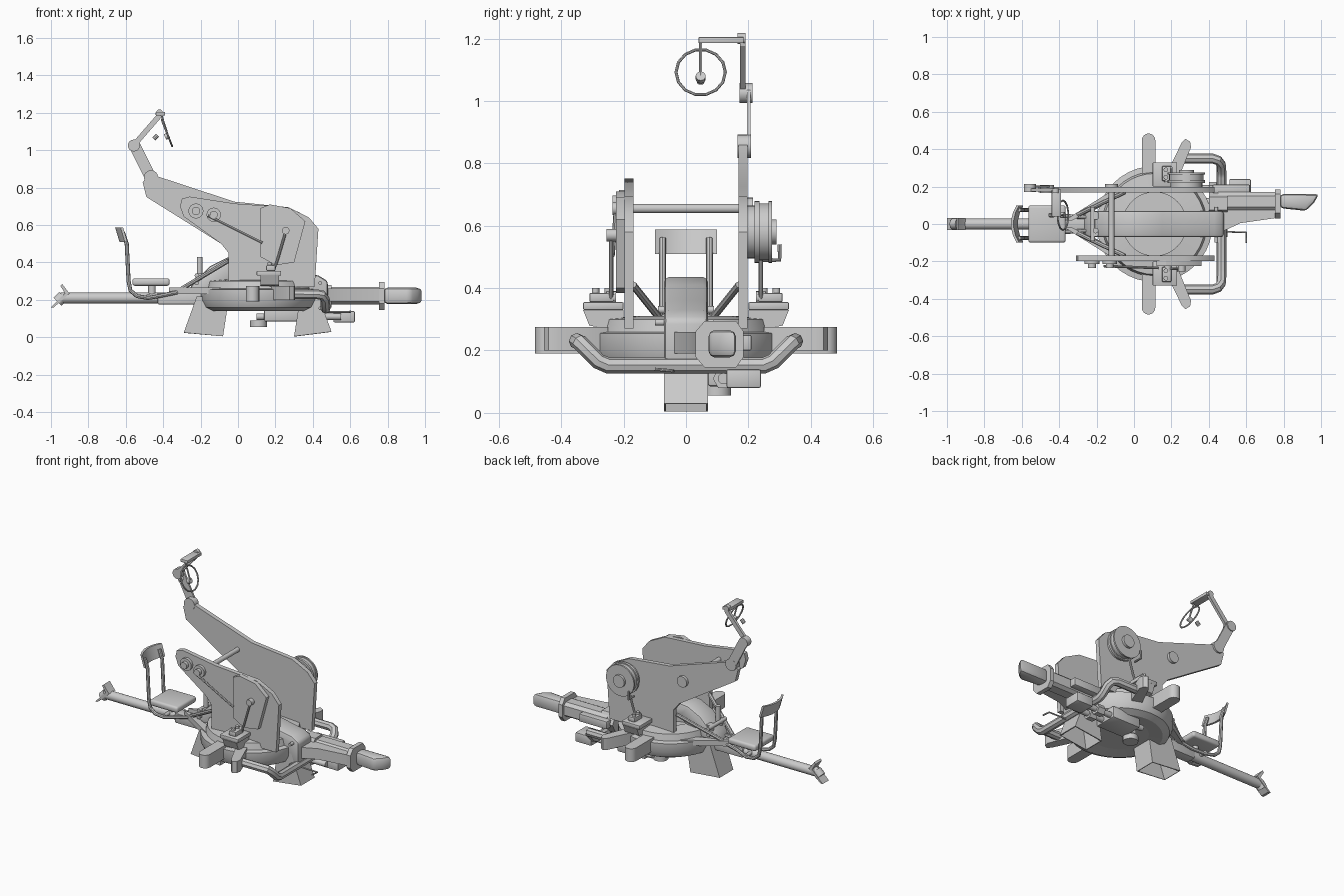
import bpy, bmesh, math
from mathutils import Vector

def finish(name, bm, bevel=0):
    bmesh.ops.recalc_face_normals(bm, faces=bm.faces)
    me = bpy.data.meshes.new(name)
    bm.to_mesh(me)
    bm.free()
    ob = bpy.data.objects.new(name, me)
    bpy.context.collection.objects.link(ob)
    if bevel:
        m = ob.modifiers.new("bevel", 'BEVEL')
        m.width, m.segments = bevel, 2
    return ob

def prism(name, pts, a, b, axis='y', bevel=0, open_ends=()):
    """Outline (xz, xy or yz) extruded along an axis; open_ends lists side faces to leave out."""
    place = {'y': lambda p, t: (p[0], t, p[1]), 'z': lambda p, t: (p[0], p[1], t),
             'x': lambda p, t: (t, p[0], p[1])}[axis]
    bm = bmesh.new()
    lo = [bm.verts.new(place(p, a)) for p in pts]
    hi = [bm.verts.new(place(p, b)) for p in pts]
    bm.faces.new(lo)
    bm.faces.new(hi)
    n = len(pts)
    for i in range(n):
        if i not in open_ends:
            j = (i + 1) % n
            bm.faces.new((lo[i], lo[j], hi[j], hi[i]))
    return finish(name, bm, bevel)

def box(name, x, y, z, bevel=0):
    return prism(name, [(x[0], z[0]), (x[1], z[0]), (x[1], z[1]), (x[0], z[1])], *y, bevel=bevel)

def cyl(name, p, q, r, n=16, r2=None):
    p, q = Vector(p), Vector(q)
    bm = bmesh.new()
    bmesh.ops.create_cone(bm, cap_ends=True, segments=n, radius1=r, radius2=r if r2 is None else r2,
                          depth=(q - p).length)
    rot = Vector((0, 0, 1)).rotation_difference(q - p).to_matrix()
    for v in bm.verts:
        v.co = rot @ v.co + (p + q) / 2
    return finish(name, bm)

def tube(name, pts, r, cyclic=False):
    cu = bpy.data.curves.new(name, 'CURVE')
    cu.dimensions = '3D'
    cu.bevel_depth, cu.bevel_resolution, cu.use_fill_caps = r, 2, True
    sp = cu.splines.new('POLY')
    sp.points.add(len(pts) - 1)
    for s, p in zip(sp.points, pts):
        s.co = (*p, 1)
    sp.use_cyclic_u = cyclic
    ob = bpy.data.objects.new(name, cu)
    bpy.context.collection.objects.link(ob)
    return ob

def revolve(name, prof, cx, n=40):
    bm = bmesh.new()
    rings = [[bm.verts.new((cx + r * math.cos(t), r * math.sin(t), z)) for r, z in prof]
             for t in (2 * math.pi * i / n for i in range(n))]
    for i in range(n):
        for k in range(len(prof)):
            l = (k + 1) % len(prof)
            bm.faces.new((rings[i][k], rings[i][l], rings[i - 1][l], rings[i - 1][k]))
    return finish(name, bm)

# turntable base
revolve("turntable", [(0.17, 0.15), (0.25, 0.14), (0.29, 0.16), (0.31, 0.2), (0.31, 0.255), (0.28, 0.26),
                      (0.27, 0.3), (0.17, 0.31)], 0.11)
cyl("turntable_floor", (0.11, 0, 0.15), (0.11, 0, 0.18), 0.18, 32)

# hollow feet
for name, pts in (("rear_foot", [(-0.29, 0.025), (-0.08, 0.005), (-0.05, 0.2), (-0.22, 0.22)]),
                  ("front_foot", [(0.3, 0.005), (0.5, 0.03), (0.43, 0.22), (0.33, 0.2)])):
    ob = prism(name, pts, -0.07, 0.07, open_ends=(0,))
    ob.modifiers.new("shell", 'SOLIDIFY').thickness = 0.008

# side pads, diagonal pads and pedal brackets
for s, side in ((1, "left"), (-1, "right")):
    arc = [(0.078 + 0.036 * math.cos(t), s * (0.448 + 0.036 * math.sin(t)))
           for t in (math.pi * i / 8 for i in range(9))]
    prism(side + "_pad", [(0.114, s * 0.24)] + arc + [(0.042, s * 0.24)], 0.19, 0.275, 'z')
    prism(side + "_diagonal_pad", [(0.18, s * 0.28), (0.24, s * 0.25), (0.305, s * 0.41), (0.30, s * 0.44),
                                   (0.275, s * 0.455), (0.255, s * 0.435)], 0.2, 0.275, 'z')
    box(side + "_pedal_plate", (0.1, 0.23), (s * 0.2, s * 0.33), (0.33, 0.355), 0.004)
    prism(side + "_bracket", [(s * 0.2, 0.26), (s * 0.31, 0.28), (s * 0.33, 0.33), (s * 0.2, 0.33)], 0.12, 0.22, 'x')
    box(side + "_pedal", (0.15, 0.2), (s * 0.23, s * 0.31), (0.355, 0.385), 0.006)
    for y in (0.25, 0.29):
        cyl(side + "_pedal_pin", (0.17, s * y, 0.34), (0.17, s * y, 0.4), 0.012)

# bent tubular bumper
half = [(0.26, 0.35, 0.23), (0.42, 0.35, 0.23), (0.45, 0.34, 0.225), (0.465, 0.32, 0.205),
        (0.468, 0.28, 0.165), (0.468, 0.25, 0.152)]
tube("bumper_tube", half + [(x, -y, z) for x, y, z in reversed(half)], 0.026)

# large cheek plates
low = [(0.43, 0.58), (0.41, 0.27), (-0.05, 0.27), (-0.05, 0.45), (-0.09, 0.5)]
prism("left_cheek", [(-0.51, 0.83), (-0.46, 0.885), (-0.43, 0.86), (-0.02, 0.725), (0.27, 0.695), (0.38, 0.64)] + low +
      [(-0.49, 0.75)], 0.168, 0.197)
prism("right_cheek", [(-0.31, 0.7), (-0.3, 0.74), (-0.26, 0.752), (-0.02, 0.715), (0.27, 0.695), (0.38, 0.64)] + low +
      [(-0.29, 0.645)], -0.197, -0.168)
prism("cover_plate", [(0.12, 0.69), (0.17, 0.71), (0.28, 0.69), (0.36, 0.62), (0.3, 0.4), (0.2, 0.385), (0.12, 0.43)],
      -0.225, -0.195)
cyl("cross_rod", (-0.12, -0.18, 0.655), (-0.12, 0.18, 0.655), 0.015)
for x, z, r in ((-0.225, 0.675, 0.04), (-0.13, 0.655, 0.038)):
    cyl("pivot_disc", (x, -0.215, z), (x, -0.19, z), r, 20)
    cyl("pivot_cap", (x, -0.235, z), (x, -0.21, z), r * 0.55, 16)
cyl("left_pivot_disc", (-0.12, 0.19, 0.655), (-0.12, 0.215, 0.655), 0.035, 20)

# elevation drum with stepped rims
for a, b, r in ((0.195, 0.22, 0.085), (0.22, 0.235, 0.1), (0.235, 0.265, 0.092), (0.265, 0.275, 0.1),
                (0.275, 0.29, 0.04)):
    cyl("drum", (0.28, a, 0.58), (0.28, b, 0.58), r, 28)
tube("drum_strap", [(0.2, 0.245, 0.49), (0.2, 0.3, 0.49), (0.2, 0.3, 0.54)], 0.007)

# linkages and levers
tube("link_rod", [(-0.16, -0.225, 0.65), (0.13, -0.235, 0.505)], 0.007)
for s in (1, -1):
    tube("lever", [(0.12, s * 0.24, 0.28), (0.18, s * 0.24, 0.33), (0.21, s * 0.24, 0.41), (0.26, s * 0.24, 0.58)], 0.007)
    cyl("lever_joint", (0.18, s * 0.225, 0.37), (0.18, s * 0.255, 0.37), 0.02)
cyl("lever_hub", (0.255, -0.255, 0.57), (0.255, -0.215, 0.57), 0.02)

# arched centre guide between the cheeks
prism("centre_guide", [(-0.27, 0.24), (-0.24, 0.29), (-0.15, 0.38), (-0.06, 0.425), (0.05, 0.435), (0.15, 0.41),
                       (0.27, 0.36), (0.43, 0.33), (0.48, 0.3), (0.48, 0.15), (0.38, 0.15), (0.2, 0.3), (0.0, 0.34),
                       (-0.12, 0.24)], -0.07, 0.07, bevel=0.015)
for z in (0.155, 0.29):
    cyl("guide_peg", (0.44, -0.1, z), (0.44, 0.09, z), 0.01)

# diagonal braces and posts at the rear
for s in (1, -1):
    prism("rear_brace", [(-0.37, s * 0.02), (-0.33, s * 0.02), (-0.03, s * 0.16), (-0.03, s * 0.19), (-0.1, s * 0.19)],
          0.23, 0.265, 'z')
    tube("rear_strut", [(-0.3, s * 0.05, 0.26), (-0.05, s * 0.17, 0.41)], 0.012)
    cyl("rear_post", (-0.205, s * 0.045, 0.24), (-0.205, s * 0.045, 0.34), 0.022)
cyl("rear_post_top", (-0.205, -0.035, 0.24), (-0.205, -0.035, 0.43), 0.015)
for z in (0.33, 0.29):
    cyl("rear_cross_pin", (-0.22, -0.09, z), (-0.22, 0.09, z), 0.012)

# trail beam and spade
box("trail_sleeve", (-0.43, -0.1), (-0.035, 0.035), (0.175, 0.24), 0.008)
cyl("trail_beam", (-0.95, 0, 0.21), (-0.35, 0, 0.21), 0.029, 20)
prism("spade_blade", [(-1.0, 0.16), (-0.985, 0.16), (-0.9, 0.235), (-0.91, 0.245), (-0.94, 0.285), (-0.95, 0.275),
                      (-0.925, 0.235)], -0.032, 0.032)
cyl("trail_tip", (-0.965, 0, 0.19), (-0.935, 0, 0.22), 0.03)

# seat
box("seat_cushion", (-0.565, -0.365), (-0.1, 0.1), (0.275, 0.315), 0.014)
bpy.data.objects["seat_cushion"].modifiers["bevel"].segments = 3
back = [(-0.605 - 0.03 * (1 - (y / 0.1) ** 2), y) for y in (-0.1, -0.06, -0.02, 0.02, 0.06, 0.1)]
ob = prism("seat_backrest", back + [(x + 0.014, y) for x, y in reversed(back)], 0.51, 0.588, 'z')
for v in ob.data.vertices:
    v.co.x -= (v.co.z - 0.51) * 0.3
for s in (1, -1):
    y = s * 0.075
    tube("seat_frame", [(-0.615, y, 0.56), (-0.595, y, 0.5), (-0.585, y, 0.3), (-0.575, y, 0.25), (-0.54, y, 0.22),
                        (-0.48, y * 0.9, 0.21), (-0.4, y * 0.6, 0.225), (-0.28, y * 0.5, 0.25), (-0.13, y * 0.5, 0.26)],
         0.011)
cyl("seat_crossbar", (-0.48, -0.07, 0.22), (-0.48, 0.07, 0.22), 0.012)
cyl("seat_stem", (-0.46, 0, 0.2), (-0.46, 0, 0.28), 0.02)

# sighting arm: links, joint, hanging rod and ring
def bar(name, p, q, w, y0, y1):
    p, q = Vector(p), Vector(q)
    d = (q - p).normalized() * w
    n = Vector((-d.y, d.x))
    return prism(name, [p + n, p + n * .6 - d * .6, p - n * .6 - d * .6, p - n, q - n, q - n * .6 + d * .6,
                        q + n * .6 + d * .6, q + n], y0, y1)
bar("sight_lower_link", (-0.465, 0.85), (-0.55, 1.02), 0.03, 0.195, 0.207)
cyl("sight_joint_low", (-0.465, 0.165, 0.855), (-0.465, 0.208, 0.855), 0.038)
cyl("sight_joint", (-0.557, 0.172, 1.025), (-0.557, 0.213, 1.025), 0.032)
bar("sight_upper_link", (-0.55, 1.035), (-0.42, 1.185), 0.014, 0.173, 0.19)
box("sight_crossbar", (-0.44, -0.39), (0.04, 0.185), (1.185, 1.205), 0.003)
cyl("sight_crossbar_end", (-0.42, 0.165, 1.2), (-0.42, 0.19, 1.2), 0.018)
tube("sight_rod", [(-0.41, 0.047, 1.19), (-0.375, 0.047, 1.08)], 0.005)
tube("sight_ring", [(-0.38 - 0.029 * math.sin(t), 0.047 + 0.079 * math.cos(t), 1.092 + 0.073 * math.sin(t))
                    for t in (2 * math.pi * i / 14 for i in range(14))], 0.005, True)
cyl("sight_hub", (-0.39, 0.047, 1.07), (-0.37, 0.047, 1.08), 0.016, 12)
cyl("rear_sight", (-0.45, 0.047, 1.06), (-0.43, 0.047, 1.08), 0.012, 10)

# folded front leg: hexagonal socket, beam, collar and scoop tip
cyl("leg_socket", (0.4, 0.11, 0.22), (0.5, 0.11, 0.22), 0.07, 6)
prism("leg_beam", [(0.07, 0.19), (0.07, 0.25), (0.09, 0.268), (0.15, 0.268), (0.17, 0.25), (0.17, 0.19), (0.15, 0.175),
                   (0.09, 0.175)], 0.45, 0.76, 'x')
prism("leg_collar", [(0.03, 0.18), (0.03, 0.26), (0.06, 0.295), (0.16, 0.295), (0.185, 0.26), (0.185, 0.18),
                     (0.16, 0.145), (0.06, 0.145)], 0.755, 0.783, 'x')
prism("leg_side_wedge", [(0.43, -0.06), (0.57, 0.005), (0.78, 0.035), (0.78, 0.075), (0.43, 0.075)], 0.19, 0.26, 'z')
prism("leg_tip", [(0.78, 0.085), (0.92, 0.07), (0.96, 0.11), (0.99, 0.16), (0.78, 0.16)], 0.178, 0.265, 'z', 0.02)
cyl("leg_pin", (0.43, 0.11, 0.22), (0.52, 0.11, 0.22), 0.033)
box("leg_latch", (0.42, 0.62), (0.165, 0.21), (0.2, 0.25), 0.005)

# underside gear housing and shafts
box("gear_housing", (0.14, 0.34), (0.07, 0.22), (0.085, 0.16), 0.008)
cyl("gear_wheel", (0.11, 0.1, 0.055), (0.11, 0.1, 0.09), 0.045)
box("front_gearbox", (0.51, 0.625), (0.13, 0.24), (0.08, 0.14), 0.006)
for y in (0.12, 0.19):
    cyl("gear_shaft", (0.1, y, 0.11), (0.55, y, 0.11), 0.018, 12)
    cyl("gear_nut", (0.4, y, 0.11), (0.45, y, 0.11), 0.034, 6)
tube("crank", [(0.45, -0.04, 0.135), (0.6, -0.045, 0.135), (0.6, -0.1, 0.14)], 0.005)

# turn curves into meshes and smooth round parts
bpy.ops.object.select_all(action='SELECT')
bpy.context.view_layer.objects.active = bpy.data.objects["turntable"]
bpy.ops.object.convert(target='MESH')
bpy.ops.object.shade_smooth_by_angle(angle=math.radians(32))
